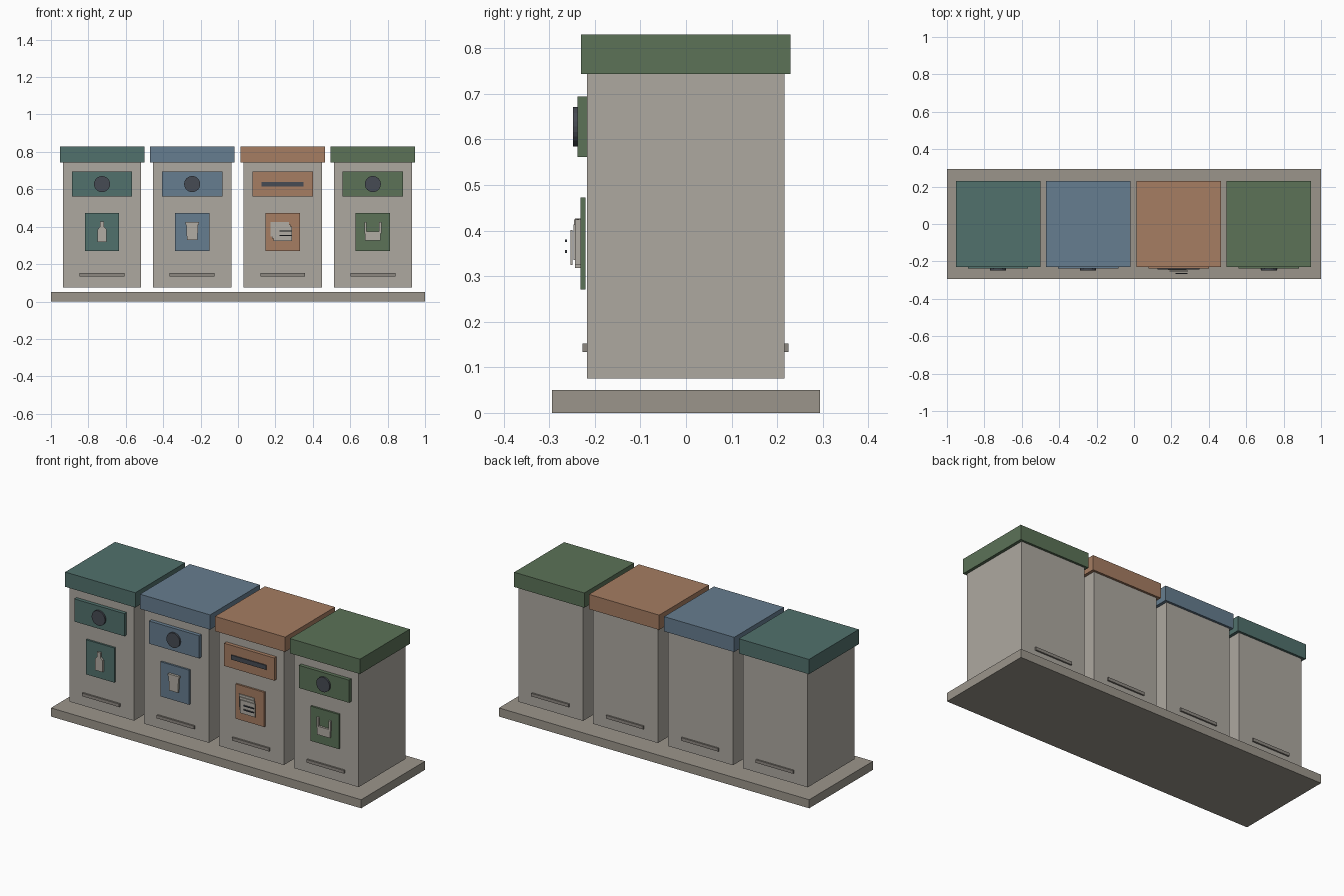
import bpy, math

if "Cube" in bpy.data.objects:
    bpy.data.objects.remove(bpy.data.objects["Cube"])

def mat(name, rgb):
    m = bpy.data.materials.new(name)
    m.diffuse_color = [(c / 255) ** 2.2 for c in rgb] + [1]
    m.use_nodes = True
    m.node_tree.nodes["Principled BSDF"].inputs["Base Color"].default_value = m.diffuse_color
    return m

body_grey = mat("body_grey", (172, 167, 159))
base_grey = mat("base_grey", (154, 148, 138))
dark = mat("dark", (72, 76, 84))
pale = mat("pale", (176, 171, 162))
handle_grey = mat("handle_grey", (140, 135, 128))
teal = mat("teal", (82, 112, 108))
blue = mat("blue", (102, 124, 142))
orange = mat("orange", (164, 124, 98))
green = mat("green", (92, 114, 88))

def prism(name, pts, y0, y1, m):
    """Extrude an x-z outline from y0 (front) to y1 (back)."""
    n = len(pts)
    verts = [(x, y0, z) for x, z in pts] + [(x, y1, z) for x, z in pts]
    faces = [tuple(range(n)), tuple(range(2 * n - 1, n - 1, -1))]
    faces += [(i, i + n, (i + 1) % n + n, (i + 1) % n) for i in range(n)]
    me = bpy.data.meshes.new(name)
    me.from_pydata(verts, [], faces)
    me.materials.append(m)
    ob = bpy.data.objects.new(name, me)
    bpy.context.collection.objects.link(ob)
    return ob

def box(name, cx, w, y0, y1, z0, z1, m):
    h = w / 2
    return prism(name, [(cx - h, z0), (cx + h, z0), (cx + h, z1), (cx - h, z1)], y0, y1, m)

def mirrored(cx, half):
    """Closed outline from its right half, listed bottom to top."""
    return [(cx + x, z) for x, z in half] + [(cx - x, z) for x, z in reversed(half)]

# icons on the lower plates
def bottle(x):
    prism("bottle_icon", mirrored(x, [(.024, .318), (.024, .385), (.01, .4), (.01, .427)]), -.244, -.232, pale)

def can(x):
    prism("can_icon_body", mirrored(x, [(.028, .328), (.032, .412)]), -.244, -.232, pale)
    box("can_icon_rim", x, .072, -.246, -.232, .412, .424, pale)

def papers(x):
    for i in range(3):
        c, z = x - .016 + i * .008, .348 - i * .012
        y = -.240 - i * .007
        box(f"paper_sheet_{i}", c, .098, y, y + .005, z, z + .077, pale)
    for z in (.354, .378):
        box("paper_line", x + .014, .064, -.266, -.261, z - .003, z + .003, dark)

def basket(x):
    box("basket_icon_tray", x, .084, -.244, -.232, .326, .375, pale)
    for s in (-1, 1):
        box("basket_icon_post", x + s * .039, .012, -.244, -.232, .365, .424, pale)

# shared base
box("base", 0, 2, -.294, .294, 0, .05, base_grey)

# four bins
bins = [("bottle", -.727, teal, bottle), ("can", -.245, blue, can),
        ("paper", .239, orange, papers), ("basket", .721, green, basket)]
for label, x, m, icon in bins:
    box(label + "_bin_body", x, .418, -.217, .216, .075, .745, body_grey)
    box(label + "_bin_lid", x, .452, -.23, .229, .744, .83, m)
    box(label + "_opening_plate", x, .323, -.238, -.216, .562, .694, m)
    box(label + "_icon_plate", x, .184, -.232, -.221, .271, .473, m)
    # round openings, and a slot for paper
    if label == "paper":
        box("paper_slot", x, .225, -.244, -.236, .614, .64, dark)
    else:
        ring = [(x + .043 * math.cos(a * math.tau / 24), .628 + .043 * math.sin(a * math.tau / 24)) for a in range(24)]
        prism(label + "_opening", ring, -.248, -.236, dark)
    icon(x)
    # front and back handles
    box(label + "_front_handle", x, .24, -.227, -.216, .134, .152, handle_grey)
    box(label + "_back_handle", x, .24, .215, .225, .134, .152, handle_grey)
